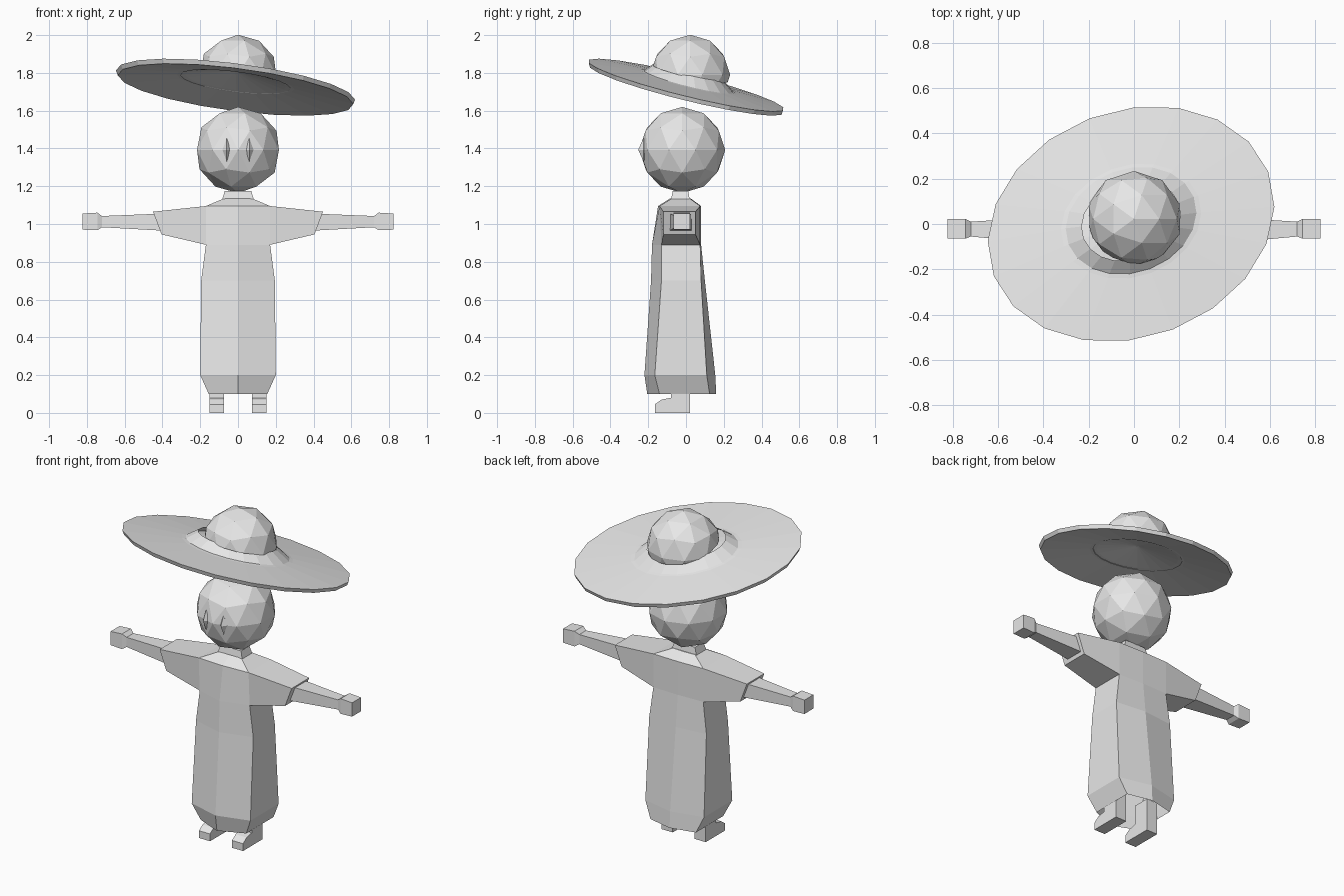
import bpy, bmesh, math
from mathutils import Vector

if "Cube" in bpy.data.objects:
    bpy.data.objects.remove(bpy.data.objects["Cube"])

grey = bpy.data.materials.new("plain grey")
grey.diffuse_color = (0.8, 0.8, 0.8, 1)
grey.use_nodes = True
grey.node_tree.nodes["Principled BSDF"].inputs["Base Color"].default_value = grey.diffuse_color


def finish(name, bm, mirror=False, closed=True):
    if closed:
        bmesh.ops.recalc_face_normals(bm, faces=bm.faces[:])
    me = bpy.data.meshes.new(name)
    bm.to_mesh(me)
    bm.free()
    me.materials.append(grey)
    ob = bpy.data.objects.new(name, me)
    bpy.context.collection.objects.link(ob)
    if mirror:
        ob.modifiers.new("mirror", 'MIRROR')
    return ob


def loft(name, rings, mirror=False, start=True, end=True, skip=()):
    """Skin a list of rings; skip holds (band, side) faces left open."""
    bm = bmesh.new()
    vs = [[bm.verts.new(p) for p in r] for r in rings]
    n = len(rings[0])
    for i in range(len(vs) - 1):
        for j in range(n):
            if (i, j) not in skip:
                k = (j + 1) % n
                bm.faces.new((vs[i][j], vs[i][k], vs[i + 1][k], vs[i + 1][j]))
    if start:
        bm.faces.new(vs[0][::-1])
    if end:
        bm.faces.new(vs[-1])
    return finish(name, bm, mirror)


def rect_x(xt, xb, y0, y1, z0, z1):
    """Four-sided section across x; xt and xb slant its top and bottom."""
    return [(xb, y0, z0), (xb, y1, z0), (xt, y1, z1), (xt, y0, z1)]


def rect_z(z, x0, x1, y0, y1):
    return [(x0, y0, z), (x1, y0, z), (x1, y1, z), (x0, y1, z)]


# robe: six-sided, open at the hem, open where the sleeves join
def hexagon(z, w, fm, fs, bs, bm_):
    return [(0, fm, z), (w, fs, z), (w, bs, z), (0, bm_, z), (-w, bs, z), (-w, fs, z)]


robe = [hexagon(*s) for s in (
    (0.10, 0.155, -0.205, -0.14, 0.125, 0.16),
    (0.20, 0.20, -0.22, -0.165, 0.11, 0.155),
    (0.70, 0.195, -0.185, -0.13, 0.08, 0.10),
    (0.89, 0.17, -0.18, -0.13, 0.075, 0.08),
    (1.095, 0.17, -0.148, -0.14, 0.075, 0.08),
    (1.135, 0.075, -0.085, -0.075, 0.02, 0.025))]
loft("robe", robe, start=False, skip={(3, 1), (3, 4)})

# sleeves, arms and hands
loft("sleeve", [[(0.17, -0.13, 0.89), (0.17, 0.075, 0.89),
                 (0.17, 0.075, 1.095), (0.17, -0.14, 1.095)],
                rect_x(0.45, 0.405, -0.12, 0.05, 0.945, 1.065)], True, start=False)
loft("arm", [rect_x(0.40, 0.40, -0.085, 0.03, 0.965, 1.055),
             rect_x(0.725, 0.725, -0.055, 0.01, 0.983, 1.042)], True)
loft("hand", [rect_x(0.72, 0.72, -0.055, 0.01, 0.983, 1.042),
              rect_x(0.745, 0.745, -0.065, 0.022, 0.967, 1.06),
              rect_x(0.823, 0.823, -0.065, 0.022, 0.97, 1.055)], True)

# neck
loft("neck", [rect_z(1.125, -0.085, 0.085, -0.08, 0.02),
              rect_z(1.175, -0.07, 0.07, -0.07, 0.012)])

# feet with legs
foot = [(-0.165, 0), (0.022, 0), (0.022, 0.2), (-0.08, 0.2),
        (-0.08, 0.08), (-0.13, 0.07), (-0.165, 0.045)]
loft("foot", [[(x, y, z) for y, z in foot] for x in (0.075, 0.15)], True)


# faceted balls, cut flat below a plane
def ball(name, centre, radius, plane_co, plane_no, cap):
    bm = bmesh.new()
    bmesh.ops.create_icosphere(bm, subdivisions=2, radius=radius)
    bmesh.ops.translate(bm, verts=bm.verts[:], vec=centre)
    cut = bmesh.ops.bisect_plane(bm, geom=bm.verts[:] + bm.edges[:] + bm.faces[:],
                                 plane_co=plane_co, plane_no=plane_no, clear_inner=True)
    if cap:
        bmesh.ops.contextual_create(
            bm, geom=[e for e in cut["geom_cut"] if isinstance(e, bmesh.types.BMEdge)])
    finish(name, bm)


ball("head", (0, -0.02, 1.392), 0.228, (0, 0, 1.17), (0, 0, 1), True)

# eyes: tall diamonds
bm = bmesh.new()
bmesh.ops.create_icosphere(bm, subdivisions=1, radius=1)
bm.clear()
tips = [bm.verts.new((0.06, -0.225, z)) for z in (1.33, 1.455)]
waist = [bm.verts.new((0.06 + 0.022 * math.cos(a), -0.225 + 0.028 * math.sin(a), 1.393))
         for a in (0, math.pi / 2, math.pi, -math.pi / 2)]
for i in range(4):
    for t in tips:
        bm.faces.new((waist[i], waist[(i + 1) % 4], t))
finish("eye", bm, True)


# hat brim: tilted oval rings, hollow underneath
def brim_ring(size, lift):
    pts = []
    for k in range(20):
        a = math.tau * k / 20
        c, s = math.cos(a) * size, math.sin(a) * size
        x, y = 0.633 * c + 0.013 * s - 0.013, 0.075 * c + 0.515 * s
        if size < 0.6:
            y += 0.015
        pts.append((x, y, 1.71 - 0.095 * x - 0.225 * y + lift))
    return pts


loft("hat_brim", [brim_ring(0.02, 0.10), brim_ring(0.42, 0.05), brim_ring(0.985, 0),
                  brim_ring(1.0, 0.024), brim_ring(0.46, 0.045), brim_ring(0.345, 0.10)],
     end=False)

# hat crown
ball("hat_crown", (0, 0.022, 1.79), 0.212, (0, 0, 1.80), Vector((0.095, 0.225, 1)), False)
